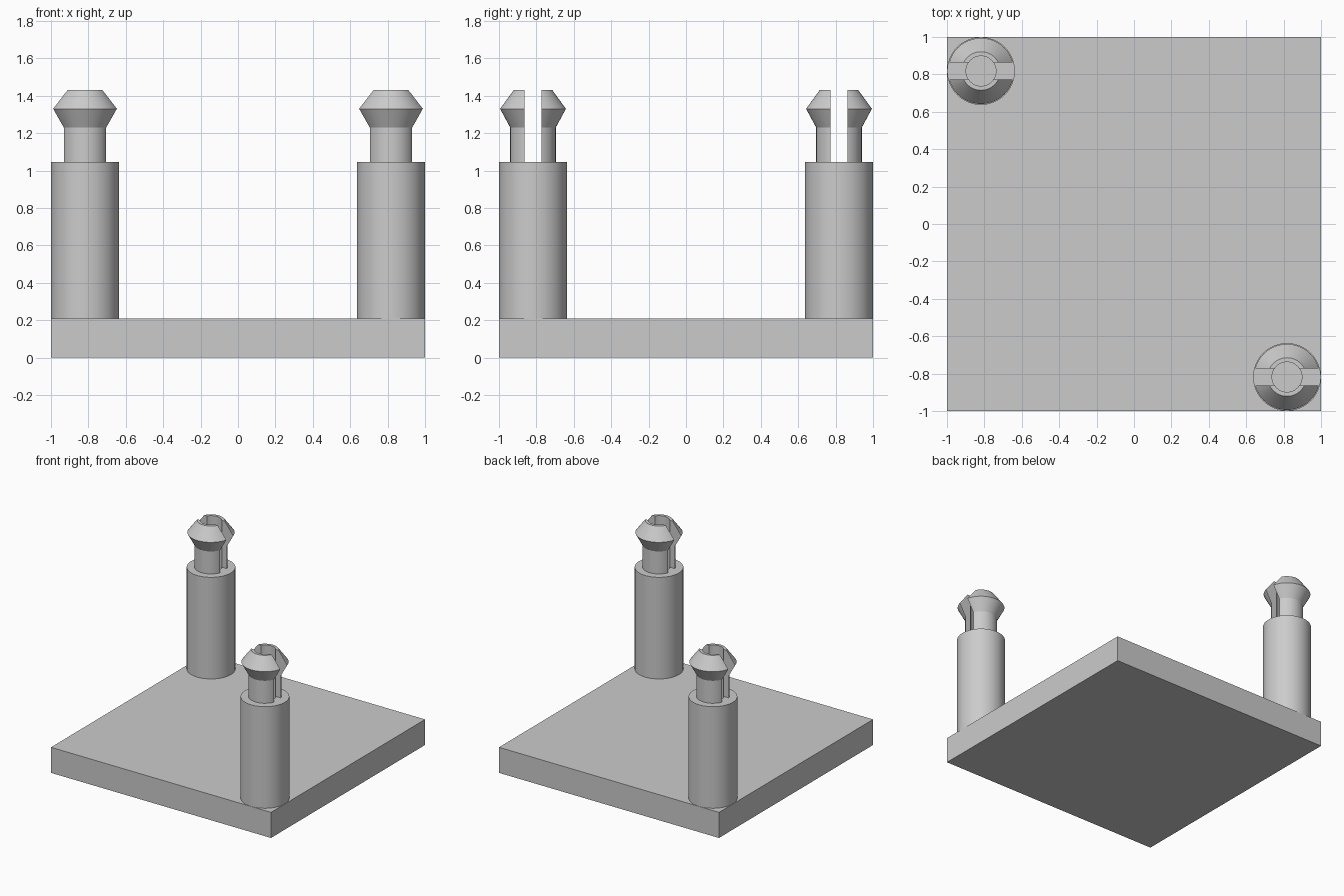
import bpy, bmesh, math
from mathutils import Matrix, Vector

cube = bpy.data.objects.get("Cube")
if cube:
    bpy.data.objects.remove(cube, do_unlink=True)

grey = bpy.data.materials.new("light grey plastic")
grey.use_nodes = True
colour = (0.6, 0.6, 0.6, 1)
grey.diffuse_color = colour
grey.node_tree.nodes["Principled BSDF"].inputs["Base Color"].default_value = colour

PLATE_TOP = 0.21
SHOULDER = 1.045
SLOT = 0.09
BORE = 0.08
SEGMENTS = 64


def add_object(name, bm):
    bmesh.ops.recalc_face_normals(bm, faces=bm.faces)
    mesh = bpy.data.meshes.new(name)
    bm.to_mesh(mesh)
    bm.free()
    mesh.materials.append(grey)
    obj = bpy.data.objects.new(name, mesh)
    bpy.context.collection.objects.link(obj)
    return obj


def box(name, size, centre):
    bm = bmesh.new()
    bmesh.ops.create_cube(bm, size=1, matrix=Matrix.Translation(centre) @ Matrix.Diagonal((*size, 1)))
    return add_object(name, bm)


def lathe(name, profile, x, y, closed):
    """Revolve (radius, height) points around a vertical axis at x, y."""
    bm = bmesh.new()
    verts = [bm.verts.new((r, 0, z)) for r, z in profile]
    edges = [bm.edges.new(pair) for pair in zip(verts, verts[1:])]
    if closed:
        edges.append(bm.edges.new((verts[-1], verts[0])))
    bmesh.ops.spin(bm, geom=verts + edges, cent=(0, 0, 0), axis=(0, 0, 1),
                   angle=math.tau, steps=SEGMENTS, use_duplicate=False)
    bmesh.ops.remove_doubles(bm, verts=bm.verts, dist=0.0005)
    bmesh.ops.translate(bm, verts=bm.verts, vec=Vector((x, y, 0)))
    return add_object(name, bm)


def smooth(obj):
    bpy.ops.object.select_all(action='DESELECT')
    obj.select_set(True)
    bpy.context.view_layer.objects.active = obj
    bpy.ops.object.shade_smooth_by_angle(angle=math.radians(25))


# Square base plate
box("base_plate", (2, 2, PLATE_TOP), (0, 0, PLATE_TOP / 2))

# Two standoffs on opposite corners, each with a split snap head
for side, x, y in (("back_right", -0.818, 0.818), ("front_left", 0.818, -0.818)):
    # Column with a blind bore in its top
    column = lathe(side + "_column",
                   [(0, PLATE_TOP - 0.02), (0.181, PLATE_TOP - 0.02), (0.181, SHOULDER),
                    (BORE, SHOULDER), (BORE, 0.85), (0, 0.85)], x, y, False)
    smooth(column)

    # Hollow neck and barbed head, split by a slot along x
    prongs = lathe(side + "_snap_prongs",
                   [(BORE, SHOULDER), (0.122, SHOULDER), (0.122, 1.23),
                    (0.176, 1.33), (0.103, 1.43), (BORE, 1.43)], x, y, True)
    cutter = box(side + "_slot_cutter", (0.6, SLOT, 0.8), (x, y, 1.25))
    cutter.hide_render = True
    cutter.hide_set(True)
    cut = prongs.modifiers.new("slot", 'BOOLEAN')
    cut.operation = 'DIFFERENCE'
    cut.solver = 'EXACT'
    cut.object = cutter
    smooth(prongs)
    bpy.ops.object.modifier_apply(modifier="slot")
    bpy.data.objects.remove(cutter, do_unlink=True)
